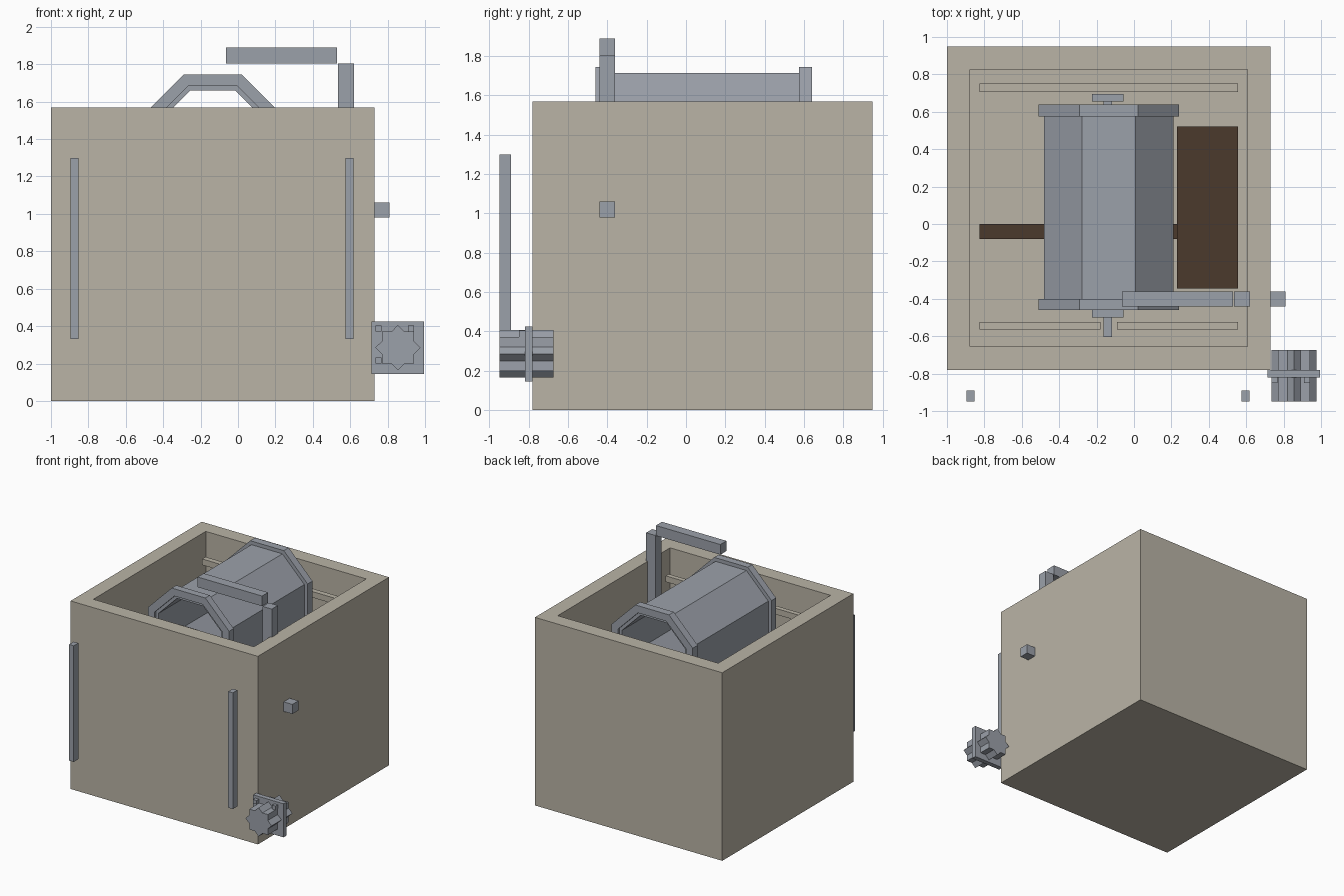
import bpy, bmesh, math
from mathutils import Vector

if "Cube" in bpy.data.objects:
    bpy.data.objects.remove(bpy.data.objects["Cube"], do_unlink=True)


def material(name, rgb):
    m = bpy.data.materials.new(name)
    m.use_nodes = True
    m.diffuse_color = (*rgb, 1)
    m.node_tree.nodes["Principled BSDF"].inputs["Base Color"].default_value = (*rgb, 1)
    return m


STONE = material("warm stone", (0.49, 0.455, 0.38))
STEEL = material("grey steel", (0.33, 0.355, 0.40))
BROWN = material("dark brown", (0.07, 0.041, 0.025))


def finish(name, bm, mat):
    bmesh.ops.recalc_face_normals(bm, faces=bm.faces)
    mesh = bpy.data.meshes.new(name)
    bm.to_mesh(mesh)
    bm.free()
    mesh.materials.append(mat)
    ob = bpy.data.objects.new(name, mesh)
    bpy.context.scene.collection.objects.link(ob)
    return ob


def cuboid(x, y, z):
    bm = bmesh.new()
    bmesh.ops.create_cube(bm, size=1)
    for v in bm.verts:
        v.co = [lo + (c + 0.5) * (hi - lo) for c, (lo, hi) in zip(v.co, (x, y, z))]
    return bm


def box(name, x, y, z, mat=STEEL):
    return finish(name, cuboid(x, y, z), mat)


def loop(bm, cx, cz, radii, y, phase):
    """Closed ring of vertices around a y axis, cycling through the radii."""
    n = 8 * len(radii)
    ring = []
    for i in range(n):
        a = phase + math.tau * i / n
        r = radii[i % len(radii)]
        ring.append(bm.verts.new((cx + r * math.cos(a), y, cz + r * math.sin(a))))
    return ring


def bridge(bm, a, b):
    for i in range(len(a)):
        j = (i + 1) % len(a)
        bm.faces.new((a[i], a[j], b[j], b[i]))


# Open-topped housing: inset the top and sink it to form the cavity
bm = cuboid((-1, 0.73), (-0.78, 0.95), (0, 1.57))
top = max(bm.faces, key=lambda f: f.calc_center_median().z)
bmesh.ops.inset_region(bm, faces=[top], thickness=0.175)
extruded = bmesh.ops.extrude_discrete_faces(bm, faces=[top])
bmesh.ops.translate(bm, verts=extruded["faces"][0].verts, vec=Vector((0, 0, -1.4)))
finish("housing", bm, STONE)

# Inner rails, with a gap at the front for the axle
RAIL_Z = (1.35, 1.4)
box("back_rail", (-0.825, 0.555), (0.705, 0.75), RAIL_Z, STONE)
box("front_rail_right", (-0.825, -0.18), (-0.565, -0.525), RAIL_Z, STONE)
box("front_rail_left", (-0.09, 0.555), (-0.565, -0.525), RAIL_Z, STONE)

# Brown parts low in the cavity
box("brown_beam", (-0.825, 0.24), (-0.08, 0), (0.4, 0.48), BROWN)
box("brown_tray", (0.23, 0.555), (-0.345, 0.52), (0.4, 0.5), BROWN)

# Octagonal drum and end rings
DX, DZ = -0.135, 1.37


def octagon_tube(name, outer, inner, y0, y1):
    bm = bmesh.new()
    k = math.cos(math.pi / 8)
    loops = [loop(bm, DX, DZ, [r / k], y, math.pi / 8)
             for r, y in ((outer, y0), (outer, y1), (inner, y1), (inner, y0))]
    for i in range(4):
        bridge(bm, loops[i], loops[(i + 1) % 4])
    finish(name, bm, STEEL)


octagon_tube("drum", 0.345, 0.29, -0.44, 0.62)
octagon_tube("front_ring", 0.375, 0.315, -0.46, -0.4)
octagon_tube("back_ring", 0.375, 0.315, 0.575, 0.64)

# Drum supports: spokes, bearing plates and axle stubs
for side, y in (("front", (-0.45, -0.41)), ("back", (0.585, 0.63))):
    box(side + "_spoke", (DX - 0.3, DX + 0.3), y, (DZ - 0.04, DZ + 0.04))
for name, half, y in (("front_bearing", 0.085, (-0.5, -0.45)),
                      ("front_axle", 0.023, (-0.605, -0.45)),
                      ("back_bearing", 0.085, (0.655, 0.695)),
                      ("back_axle", 0.023, (0.6, 0.665))):
    box(name, (DX - 0.005 - half, DX - 0.005 + half), y, (DZ - half, DZ + half))

# Cranked arm over the drum with its side shaft
ARM_Y = (-0.44, -0.36)
box("arm_post", (0.535, 0.62), ARM_Y, (0.98, 1.805))
box("arm_beam", (-0.065, 0.53), ARM_Y, (1.805, 1.89))
box("arm_shaft", (0.62, 0.81), ARM_Y, (0.98, 1.06))

# Upright bars in front of the housing
for name, x in (("right_bar", -0.895), ("left_bar", 0.575)):
    box(name, (x, x + 0.043), (-0.95, -0.89), (0.33, 1.3))

# Star gear through a square plate
GX, GZ = 0.855, 0.285
box("gear_plate", (0.715, 0.995), (-0.82, -0.78), (0.145, 0.425))
bm = bmesh.new()
ends = [loop(bm, GX, GZ, [0.121, 0.092], y, 0) for y in (-0.95, -0.675)]
bridge(bm, *ends)
for ring in ends:
    bm.faces.new(ring)
finish("star_gear", bm, STEEL)

# Small bolts on the plate corners
for i, (x, z) in enumerate(((0.735, 0.37), (0.91, 0.37), (0.735, 0.2))):
    box("plate_bolt_%d" % (i + 1), (x, x + 0.032), (-0.85, -0.81), (z, z + 0.033))
